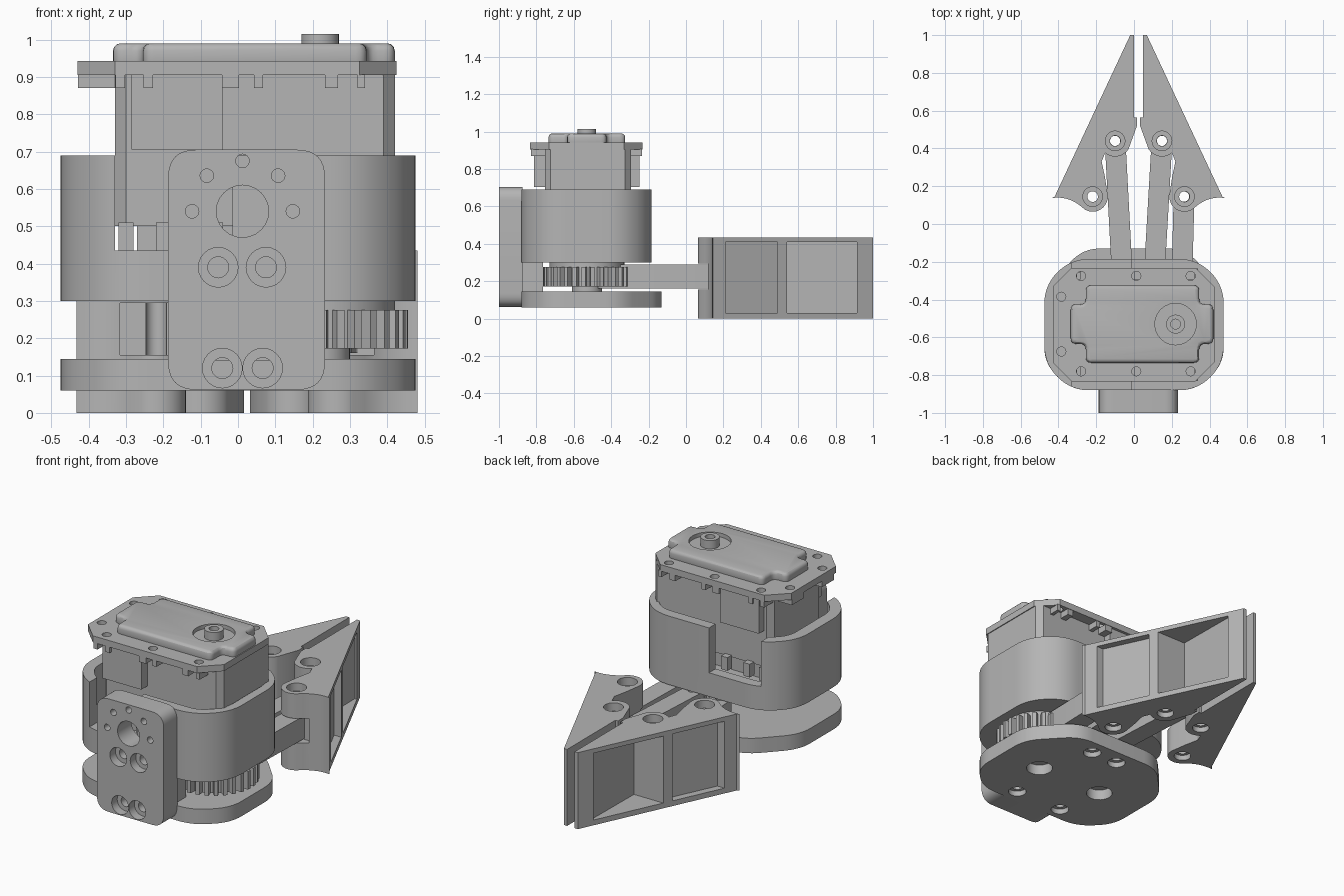
import bpy, math
from mathutils import Vector

if "Cube" in bpy.data.objects:
    bpy.data.objects.remove(bpy.data.objects["Cube"])

grey = bpy.data.materials.new("plain grey")
grey.use_nodes = True
COL = (0.46, 0.46, 0.46, 1)
grey.diffuse_color = COL
grey.node_tree.nodes["Principled BSDF"].inputs["Base Color"].default_value = COL


def prism(name, pts, lo, hi, axis="z"):
    """Extrude an outline along z, or an (x, z) outline along y."""
    area = sum(a[0] * b[1] - b[0] * a[1] for a, b in zip(pts, pts[1:] + pts[:1]))
    if area < 0:
        pts = pts[::-1]
    n = len(pts)
    if axis == "z":
        verts = [(x, y, h) for h in (lo, hi) for x, y in pts]
    else:
        verts = [(x, h, z) for h in (hi, lo) for x, z in pts]
    faces = [list(range(n))[::-1], list(range(n, 2 * n))]
    faces += [(i, (i + 1) % n, n + (i + 1) % n, n + i) for i in range(n)]
    mesh = bpy.data.meshes.new(name)
    mesh.from_pydata(verts, [], faces)
    mesh.materials.append(grey)
    ob = bpy.data.objects.new(name, mesh)
    bpy.context.collection.objects.link(ob)
    return ob


def rect(x0, x1, y0, y1):
    return [(x0, y0), (x1, y0), (x1, y1), (x0, y1)]


def circle(x, y, r, n=32):
    return [(x + r * math.cos(2 * math.pi * i / n), y + r * math.sin(2 * math.pi * i / n))
            for i in range(n)]


def rounded(pts, r, seg=8):
    """Round each corner with a quadratic curve starting r from it."""
    out = []
    for i, p in enumerate(pts):
        p, a, b = Vector(p), Vector(pts[i - 1]), Vector(pts[(i + 1) % len(pts)])
        s = p + (a - p).normalized() * min(r, (a - p).length * 0.49)
        e = p + (b - p).normalized() * min(r, (b - p).length * 0.49)
        for k in range(seg + 1):
            t = k / seg
            out.append(tuple(s * (1 - t) ** 2 + p * 2 * t * (1 - t) + e * t * t))
    return out


def chamfered(x0, x1, y0, y1, c):
    return [(x0 + c, y0), (x1 - c, y0), (x1, y0 + c), (x1, y1 - c),
            (x1 - c, y1), (x0 + c, y1), (x0, y1 - c), (x0, y0 + c)]


def activate(ob):
    bpy.ops.object.select_all(action="DESELECT")
    ob.select_set(True)
    bpy.context.view_layer.objects.active = ob


def cut(ob, *cutters):
    for c in cutters:
        mod = ob.modifiers.new("cut", "BOOLEAN")
        mod.operation, mod.solver, mod.object = "DIFFERENCE", "EXACT", c
        activate(ob)
        bpy.ops.object.modifier_apply(modifier=mod.name)
        bpy.data.objects.remove(c)


def hole(x, y, r, lo, hi, axis="z"):
    return prism("cutter", circle(x, y, r, 24), lo, hi, axis)


def smooth(ob):
    activate(ob)
    bpy.ops.object.shade_smooth_by_angle(angle=math.radians(30))


# Base plate with shaft, pivot and screw holes
GX, GY = 0.22, -0.53
base = prism("base_plate", rounded([(-0.33, -0.88), (0.33, -0.88), (0.475, -0.74), (0.475, -0.35),
             (0.27, -0.13), (-0.27, -0.13), (-0.475, -0.35), (-0.475, -0.74)], 0.09), 0.06, 0.145)
cut(base, *[hole(x, GY, 0.07, 0, 0.12) for x in (-0.2, GX)])
for x, y in ((-0.06, -0.22), (0.11, -0.22), (-0.15, -0.8), (0.15, -0.8)):
    cut(base, hole(x, y, 0.028, 0, 0.3), hole(x, y, 0.048, 0, 0.09))
smooth(base)

# Servo cup: thick floor, walls, one window through front and back walls
cup = prism("servo_cup", rounded(chamfered(-0.475, 0.475, -0.88, -0.185, 0.14), 0.1), 0.3, 0.69)
cut(cup, prism("cutter", rounded(chamfered(-0.41, 0.425, -0.82, -0.245, 0.1), 0.06), 0.41, 0.8),
    prism("cutter", rect(-0.33, -0.015, -1, 0), 0.435, 0.8))
smooth(cup)

# Mounting block and plate
prism("mount_spacer", rect(-0.17, 0.21, -0.9, -0.765), 0.14, 0.305)
plate = prism("mount_plate", rounded(rect(-0.187, 0.233, 0.062, 0.705), 0.075), -1, -0.875, "y")
cut(plate, hole(0.012, 0.54, 0.07, -1.1, -0.8, "y"))
for a in range(0, 181, 45):
    t = math.radians(a)
    cut(plate, hole(0.012 + 0.135 * math.cos(t), 0.54 + 0.135 * math.sin(t), 0.018, -1.1, -0.8, "y"))
for x, z in ((-0.053, 0.39), (0.075, 0.39), (-0.042, 0.12), (0.066, 0.12)):
    cut(plate, hole(x, z, 0.053, -1.1, -0.95, "y"), hole(x, z, 0.028, -1.1, -0.89, "y"))
smooth(plate)

# Servo body, cable boxes and lower lugs
prism("servo_body", chamfered(-0.33, 0.42, -0.755, -0.295, 0.03), 0.5, 0.92)
prism("servo_lower_body", rect(-0.27, 0.4, -0.72, -0.33), 0.4, 0.51)
for side, y0, y1 in (("front", -0.812, -0.74), ("back", -0.31, -0.248)):
    prism(side + "_cable_box", rect(-0.285, -0.04, y0, y1), 0.705, 0.92)
    for x in (-0.3, -0.2, -0.06):
        prism(side + "_servo_lug", rect(x - 0.02, x + 0.02, y0 + 0.01, y1 - 0.01), 0.435, 0.51)

# Flange with screw holes and small ribs below
flange = prism("servo_flange", chamfered(-0.43, 0.425, -0.833, -0.232, 0.1), 0.905, 0.942)
spots = [(x, y) for x in (-0.28, 0.012, 0.3) for y in (-0.78, -0.275)]
spots += [(-0.385, -0.385), (-0.385, -0.675)]
cut(flange, *[hole(x, y, 0.024, 0.8, 1) for x, y in spots])
for y0, y1 in ((-0.83, -0.75), (-0.315, -0.235)):
    for x, w in ((-0.315, 0.025), (-0.24, 0.025), (-0.02, 0.045), (0.055, 0.025),
                 (0.25, 0.035), (0.33, 0.02)):
        prism("flange_rib", rect(x - w / 2, x + w / 2, y0, y1), 0.87, 0.907)
for y in (-0.72, -0.45):
    prism("flange_end_rib", rect(-0.428, -0.325, y, y + 0.11), 0.87, 0.907)

# Cover with soft top edges, dished recess and boss
steps = [(-0.335, -0.635), (-0.255, -0.635), (-0.255, -0.735), (0.345, -0.735),
         (0.345, -0.635), (0.42, -0.635), (0.42, -0.425), (0.345, -0.425),
         (0.345, -0.325), (-0.255, -0.325), (-0.255, -0.425), (-0.335, -0.425)]
cover = prism("servo_cover", rounded(steps, 0.03, 4), 0.92, 0.99)
bev = cover.modifiers.new("soft", "BEVEL")
bev.width, bev.segments, bev.limit_method = 0.02, 3, "ANGLE"
bev.angle_limit = math.radians(60)
activate(cover)
bpy.ops.object.modifier_apply(modifier=bev.name)
cut(cover, hole(GX, GY, 0.11, 0.968, 1.1))
smooth(cover)
boss = prism("cover_boss", circle(GX, GY, 0.05), 0.95, 1.015)
cut(boss, hole(GX, GY, 0.026, 0.985, 1.1))
smooth(boss)

# Drive gear on its shaft
TEETH = 30
pts = []
for i in range(TEETH):
    for f, r in ((0, 0.2), (0.3, 0.2), (0.42, 0.235), (0.85, 0.235)):
        t = 2 * math.pi * (i + f) / TEETH
        pts.append((GX + r * math.cos(t), GY + r * math.sin(t)))
prism("drive_gear", pts, 0.172, 0.275)
smooth(prism("gear_collar", circle(GX, GY, 0.2, 48), 0.27, 0.305))
smooth(prism("gear_shaft", circle(GX, GY, 0.08), 0.12, 0.18))


# Flat link arms with round ends
def link(name, a, b, w):
    a, b = Vector(a), Vector(b)
    ang = math.atan2(*(b - a).yx)
    pts = []
    for end, turn in ((b, -math.pi / 2), (a, math.pi / 2)):
        for k in range(13):
            t = ang + turn + math.pi * k / 12
            pts.append((end.x + w * math.cos(t), end.y + w * math.sin(t)))
    ob = prism(name, pts, 0.16, 0.29)
    cut(ob, *[hole(p.x, p.y, 0.027, 0, 1) for p in (a, b)])
    smooth(ob)


link("left_inner_link", (0.148, 0.44), (0.11, -0.22), 0.055)
link("right_inner_link", (-0.1, 0.44), (-0.065, -0.22), 0.055)
link("drive_link", (0.265, 0.145), (0.25, -0.42), 0.055)

# Wedge fingers, mirrored about the jaw gap
MID = 0.024


def arc(x, y, r, a0, a1, n=12):
    angs = [math.radians(a0 + (a1 - a0) * k / n) for k in range(n + 1)]
    return [(x + r * math.cos(t), y + r * math.sin(t)) for t in angs]


def finger(name, s):
    def m(pts):
        return [(MID + s * x, y) for x, y in pts]

    def slope(y):
        return 0.044 + 0.4 * (1 - y) / 0.855
    outline = [(0.024, 1), (0.044, 1), (0.444, 0.145)]
    outline += arc(0.43, -0.05, 0.19, 82, 127, 6)
    outline += arc(0.243, 0.145, 0.08, -60, -190)
    outline += [(0.178, 0.25), (0.195, 0.33)]
    outline += arc(0.124, 0.44, 0.083, -50, -150)
    outline += [(0.03, 0.46), (0.008, 0.52), (0.008, 0.565), (0.024, 0.565)]
    ob = prism(name, m(outline), 0, 0.435)
    # Outer pockets: one shallow, one tapering to the tip
    shallow = [(slope(0.21) + 0.1, 0.21), (slope(0.21) - 0.045, 0.21),
               (slope(0.49) - 0.045, 0.49), (slope(0.49) + 0.1, 0.49)]
    deep = [(slope(0.54) + 0.1, 0.54), (0.075, 0.54), (0.07, 0.915), (slope(0.915) + 0.1, 0.915)]
    for p in (shallow, deep):
        cut(ob, prism("cutter", m(p), 0.03, 0.41))
    # Fork slot and countersunk pivots
    cut(ob, prism("cutter", m(rect(0.1, 0.34, 0, 0.14)), 0.155, 0.295))
    for x, y in ((0.124, 0.44), (0.243, 0.145)):
        px = MID + s * x
        cut(ob, hole(px, y, 0.028, -1, 1), hole(px, y, 0.052, 0.39, 1), hole(px, y, 0.045, -1, 0.03))
    smooth(ob)


finger("left_finger", 1)
finger("right_finger", -1)
